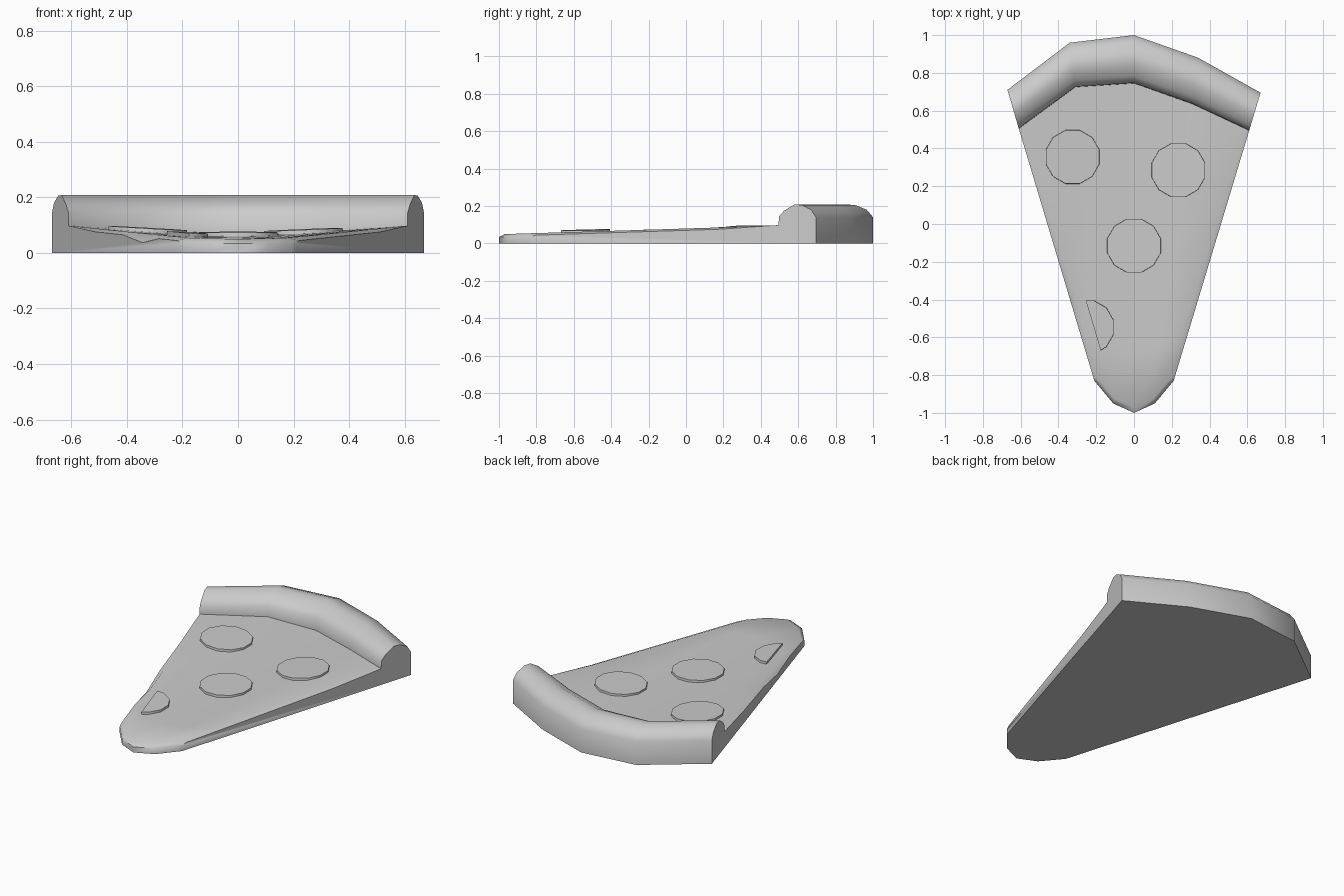
import bpy, bmesh, math
from mathutils import Vector

if "Cube" in bpy.data.objects:
    bpy.data.objects.remove(bpy.data.objects["Cube"])


def lerp(a, b, t):
    return tuple(p + (q - p) * t for p, q in zip(a, b))


def cheese_z(x, y):
    # sagging cheese: thin tip, raised towards both cut edges
    v = (y + 1) / 1.5
    u = min(1, abs(x) / max(0.15, 0.21 + 0.3 * (y + 0.83)))
    return 0.05 + 0.018 * v + 0.03 * v * u * u


def finish(name, bm, angle):
    bmesh.ops.recalc_face_normals(bm, faces=bm.faces[:])
    me = bpy.data.meshes.new(name)
    bm.to_mesh(me)
    bm.free()
    ob = bpy.data.objects.new(name, me)
    bpy.context.collection.objects.link(ob)
    bpy.ops.object.select_all(action='DESELECT')
    ob.select_set(True)
    bpy.context.view_layer.objects.active = ob
    bpy.ops.object.shade_smooth_by_angle(angle=math.radians(angle))
    return ob


# Slice outline: tip, inner crust line and outer crust line, left to right
tip = [(-0.21, -0.83), (-0.11, -0.95), (0, -1.0), (0.11, -0.95), (0.21, -0.83)]
inner = [(-0.61, 0.505), (-0.31, 0.725), (0, 0.745), (0.31, 0.635), (0.61, 0.495)]
outer = [(-0.67, 0.71), (-0.34, 0.96), (0, 1.0), (0.34, 0.88), (0.67, 0.695)]
# Crust cross-section: fraction from inner to outer line, height
crust = [(0.01, 0.145), (0.15, 0.175), (0.42, 0.208), (0.62, 0.206),
         (0.87, 0.18), (1, 0.14), (1, 0)]

cols = list(zip(tip, inner, outer))


def between(a, b, tt, tc):
    return (lerp(a[0], b[0], tt), lerp(a[1], b[1], tc), lerp(a[2], b[2], tc))


# extra columns next to the cut sides make the rounded cheese edge
cols = ([cols[0], between(cols[0], cols[1], 0.2, 0.07)] + cols[1:4]
        + [between(cols[4], cols[3], 0.2, 0.07), cols[4]])

# Slice body with crust
bm = bmesh.new()
grid = []
for i, (t, n, o) in enumerate(cols):
    side = i in (0, len(cols) - 1)
    pts = [(*t, 0), (*t, 0.034)]
    start = t if side else lerp(t, (0, -0.5), 0.06)
    if side:
        start = lerp(t, n, 0.02)
    for k in (0, 0.17, 0.32, 0.5, 0.75, 1):
        x, y = lerp(start, n, k)
        z = cheese_z(x, y) - (0.012 if side and k < 1 else 0)
        if i == 0 and k == 0.32:
            z = 0.037          # dip in the left edge
        pts.append((x, y, z))
    pts += [(*lerp(n, o, f), z) for f, z in crust]
    grid.append([bm.verts.new(p) for p in pts])
for a, b in zip(grid, grid[1:]):
    for j in range(len(a) - 1):
        bm.faces.new((a[j], b[j], b[j + 1], a[j + 1]))
bm.faces.new(grid[0])
bm.faces.new(grid[-1])
bm.faces.new([c[0] for c in grid] + [c[-1] for c in reversed(grid)])
finish("pizza_slice", bm, 50)


# Pepperoni discs lying on the cheese
def pepperoni(name, cx, cy, cut=None):
    bm = bmesh.new()
    bmesh.ops.create_cone(bm, cap_ends=True, segments=12, radius1=0.148,
                          radius2=0.146, depth=0.024)
    e = 0.06
    gx = (cheese_z(cx + e, cy) - cheese_z(cx - e, cy)) / (2 * e)
    gy = (cheese_z(cx, cy + e) - cheese_z(cx, cy - e)) / (2 * e)
    turn = math.radians(15)
    for v in bm.verts:
        x, y, z = v.co
        x, y = (x * math.cos(turn) - y * math.sin(turn),
                x * math.sin(turn) + y * math.cos(turn))
        v.co = (cx + x, cy + y, cheese_z(cx, cy) + 0.002 + z + gx * x + gy * y)
    if cut:
        res = bmesh.ops.bisect_plane(bm, geom=bm.verts[:] + bm.edges[:] + bm.faces[:],
                                     plane_co=cut, plane_no=Vector((0.96, 0.287, 0)),
                                     clear_inner=True)
        rim = [g for g in res["geom_cut"] if isinstance(g, bmesh.types.BMEdge)]
        bmesh.ops.holes_fill(bm, edges=rim)
    finish(name, bm, 40)


pepperoni("pepperoni_left", -0.325, 0.355)
pepperoni("pepperoni_right", 0.235, 0.285)
pepperoni("pepperoni_middle", 0, -0.115)
pepperoni("pepperoni_half", -0.25, -0.547, cut=(-0.215, -0.54, 0))
